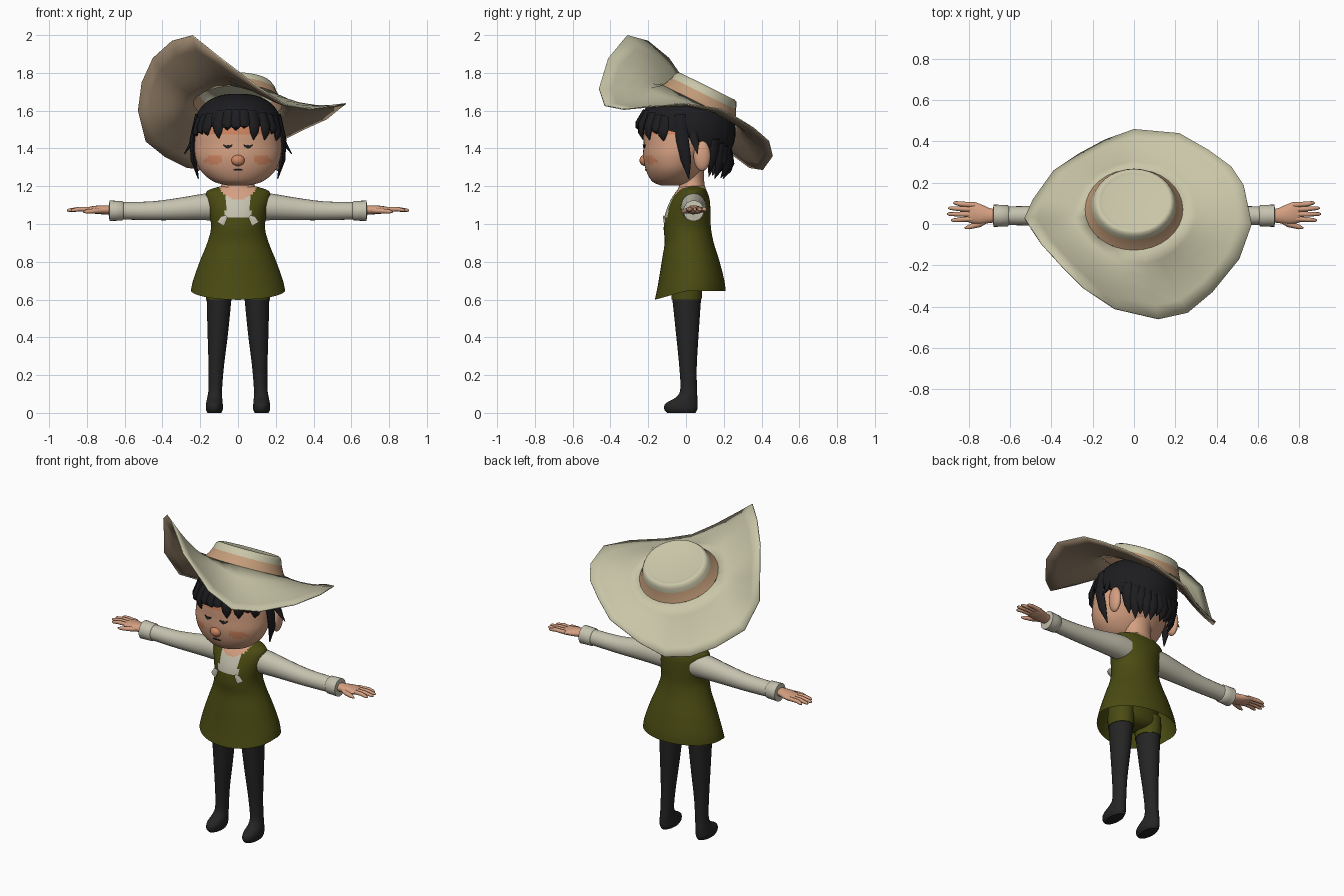
import bpy, bmesh, math, random
from mathutils import Vector as V

if "Cube" in bpy.data.objects:
    bpy.data.objects.remove(bpy.data.objects["Cube"])

random.seed(4)


def mat(name, r, g, b):
    m = bpy.data.materials.new(name)
    m.diffuse_color = (r, g, b, 1)
    m.use_nodes = True
    m.node_tree.nodes["Principled BSDF"].inputs["Base Color"].default_value = m.diffuse_color
    return m


CREAM = mat("cream", .58, .56, .39)
BROWN = mat("brim_lining", .36, .26, .17)
BAND = mat("hat_band", .54, .33, .19)
GREEN = mat("green", .068, .07, .006)
BLACK = mat("stocking", .018, .018, .018)
HAIR = mat("hair", .012, .012, .014)
SKIN = mat("skin", .66, .35, .22)
BLUSH = mat("blush", .64, .24, .12)
CLOTH = mat("blouse", .56, .54, .43)


def loft(name, rings, mats, caps=(True, True), pick=None, angle=50):
    """Skin a list of equal-length closed rings; pick(centre) chooses the material slot."""
    bm = bmesh.new()
    rows = [[bm.verts.new(p) for p in r] for r in rings]
    n = len(rows[0])
    for a, b in zip(rows, rows[1:]):
        for i in range(n):
            bm.faces.new((a[i], a[(i + 1) % n], b[(i + 1) % n], b[i]))
    if caps[0]:
        bm.faces.new(rows[0][::-1])
    if caps[1]:
        bm.faces.new(rows[-1])
    bmesh.ops.recalc_face_normals(bm, faces=bm.faces)
    if pick:
        for f in bm.faces:
            f.material_index = pick(f.calc_center_median())
    me = bpy.data.meshes.new(name)
    bm.to_mesh(me)
    bm.free()
    for m in mats:
        me.materials.append(m)
    ob = bpy.data.objects.new(name, me)
    bpy.context.collection.objects.link(ob)
    bpy.ops.object.select_all(action='DESELECT')
    ob.select_set(True)
    bpy.context.view_layer.objects.active = ob
    bpy.ops.object.shade_smooth_by_angle(angle=math.radians(angle))
    return ob


def smooth(rows, k):
    """Catmull-Rom interpolation of tuples, k steps per span."""
    out = []
    for i in range(len(rows) - 1):
        p = [rows[max(i - 1, 0)], rows[i], rows[i + 1], rows[min(i + 2, len(rows) - 1)]]
        for j in range(k):
            t = j / k
            out.append(tuple(.5 * (2 * b + (c - a) * t + (2 * a - 5 * b + 4 * c - d) * t * t
                                   + (3 * b - a - 3 * c + d) * t ** 3) for a, b, c, d in zip(*p)))
    return out + [tuple(rows[-1])]


def oval(z, cx, hx, y0, y1, n=32):
    """Horizontal elliptical section."""
    return [V((cx + hx * math.cos(a), (y0 + y1) / 2 + (y1 - y0) / 2 * math.sin(a), z))
            for a in (math.tau * i / n for i in range(n))]


def tube(name, pts, radii, m, ref=(0, 0, 1), n=12):
    """Tapered elliptical tube; radii are (sideways, along ref)."""
    pts, rings = [V(p) for p in pts], []
    for i, (p, (rs, ru)) in enumerate(zip(pts, radii)):
        t = (pts[min(i + 1, len(pts) - 1)] - pts[max(i - 1, 0)]).normalized()
        s = V(ref).cross(t).normalized()
        u = t.cross(s)
        rings.append([p + s * rs * math.cos(a) + u * ru * math.sin(a)
                      for a in (math.tau * j / n for j in range(n))])
    return loft(name, rings, [m])


# Dress with neckline and bib coloured by position
dress = [(.645, 0, .25, -.165, .21), (.70, 0, .238, -.15, .203), (.80, 0, .203, -.13, .178),
         (.90, 0, .163, -.113, .147), (.98, 0, .143, -.118, .132), (1.06, 0, .153, -.108, .13),
         (1.13, 0, .17, -.08, .125), (1.175, 0, .162, -.05, .11), (1.20, 0, .09, -.03, .10)]


def dress_part(c):
    if math.hypot(c.x / .1, (c.z - 1.215) / (.085 if c.y < .03 else .035)) < 1:
        return 1
    return 2 if abs(c.x) < .066 and c.z > 1.03 and c.y < 0 else 0


rings = [oval(*s, n=64) for s in smooth(dress, 6)]
for r in rings:
    for p in r:
        p.z += min(p.y, 0) * .28 * max(0, 1 - (p.z - .645) / .2)
loft("dress", rings, [GREEN, SKIN, CLOTH], (False, True), dress_part)
loft("shorts_hips", [oval(*s) for s in smooth([(.63, 0, .06, -.04, .05), (.66, 0, .16, -.075, .085),
     (.75, 0, .165, -.08, .09), (.88, 0, .13, -.07, .09)], 3)], [GREEN])

# Neck
loft("neck", [oval(*s) for s in smooth([(1.15, 0, .115, -.052, .11), (1.20, 0, .09, -.037, .10),
     (1.25, 0, .08, -.03, .095), (1.32, 0, .09, -.03, .10)], 3)], [SKIN])

# Head with blushed cheeks, nose and brow
head = [(1.203, 0, .05, -.13, -.03), (1.225, 0, .13, -.178, .03), (1.28, 0, .195, -.21, .08),
        (1.35, 0, .225, -.226, .12), (1.42, 0, .23, -.225, .16), (1.50, 0, .222, -.222, .19),
        (1.58, 0, .19, -.195, .18), (1.64, 0, .12, -.12, .12)]


def face_part(c):
    cheek = math.hypot((abs(c.x) - .13) / .05, (c.z - 1.34) / .022) < 1
    return int(c.y < 0 and (cheek or c.z > 1.47))


loft("head", [oval(*s, n=64) for s in smooth(head, 6)], [SKIN, BLUSH], pick=face_part)


def ball(name, c, r, m):
    rs = [[V((c[0] + r[0] * math.sin(t) * math.cos(a), c[1] + r[1] * math.sin(t) * math.sin(a),
              c[2] + r[2] * math.cos(t))) for a in (math.tau * i / 16 for i in range(16))]
          for t in (.1 + (math.pi - .2) * j / 10 for j in range(11))]
    return loft(name, rs, [m])


ball("nose", (0, -.218, 1.337), (.036, .028, .03), BLUSH)
tube("mouth", [(x, -.212 + x * x, 1.287 - 4 * x * x) for x in (-.025, -.012, 0, .012, .025)],
     [(.003, .003), (.005, .005), (.006, .005), (.005, .005), (.003, .003)], BLACK, n=6)

# Paired parts
for s, side in ((-1, "right"), (1, "left")):
    # Closed eye and ear
    eye = []
    for i in range(7):
        u = i / 3 - 1
        x = .054 + .024 * u
        eye.append((s * x, -.0325 - .1945 * math.sqrt(1 - (x / .23) ** 2), 1.408 + .012 * u * u))
    tube("eye_" + side, eye, [(.004, .003 + .008 * (1 - abs(i / 3 - 1))) for i in range(7)], BLACK, n=6)
    ball("ear_" + side, (s * .212, .085, 1.36), (.026, .045, .08), SKIN)

    # Legs
    leg = [(0, .125, .036, -.10, .05), (.02, .125, .045, -.115, .06), (.05, .125, .044, -.108, .062),
           (.085, .123, .039, -.05, .06), (.13, .12, .036, -.03, .058), (.25, .115, .041, -.036, .057),
           (.42, .107, .054, -.053, .067), (.61, .1, .066, -.073, .08)]
    loft("stocking_" + side, [oval(z, s * c, h, a, b) for z, c, h, a, b in smooth(leg, 4)], [BLACK])
    loft("shorts_leg_" + side, [oval(z, s * .1, h, a, b) for z, h, a, b in
         ((.60, .069, -.076, .083), (.66, .072, -.078, .086), (.72, .07, -.075, .085))], [GREEN])

    # Sleeve and cuff
    arm = smooth([(.10, 1.092, .068, .075), (.18, 1.09, .066, .07), (.30, 1.08, .056, .06),
                  (.45, 1.07, .049, .05), (.62, 1.07, .045, .046)], 3)
    tube("sleeve_" + side, [(s * a[0], .04, a[1]) for a in arm], [a[2:] for a in arm], CLOTH, n=20)
    tube("cuff_" + side, [(s * x, .04, 1.07) for x in (.605, .612, .65, .68, .688, .68)],
         [(.044, .044), (.052, .052), (.053, .053), (.054, .055), (.05, .05), (.035, .035)], CLOTH, n=20)

    # Hand
    palm = [(.66, .04), (.70, .04), (.74, .045), (.78, .055), (.80, .058)]
    tube("palm_" + side, [(s * x, y, 1.075) for x, y in palm],
         [(.03, .024), (.036, .024), (.047, .023), (.052, .018), (.048, .012)], SKIN, n=16)
    for i, (ya, xb, yb) in enumerate(((.092, .875, .102), (.07, .9, .077), (.047, .905, .048), (.025, .885, .018))):
        tube(f"finger_{i}_{side}", [(s * .77, ya, 1.077), (s * .84, (ya + yb) / 2, 1.079), (s * (xb - .01), yb, 1.073),
             (s * xb, yb, 1.071)], [(.013, .013), (.012, .012), (.009, .009), (.004, .004)], SKIN, n=8)
    tube("thumb_" + side, [(s * .70, .03, 1.072), (s * .75, .0, 1.07), (s * .80, -.015, 1.066), (s * .82, -.02, 1.064)],
         [(.016, .016), (.016, .014), (.011, .011), (.004, .004)], SKIN, n=8)

    # Ribbon ends
    tube("ribbon_end_" + side, [(s * .06, -.116, 1.04), (s * .075, -.115, 1.03), (s * .092, -.111, 1.0)],
         [(.006, .008), (.006, .018), (.006, .022)], CLOTH, n=4)

    # Side lock and flick
    tube("side_lock_" + side, [(s * .215, -.03, 1.58), (s * .24, -.02, 1.45), (s * .235, 0, 1.34), (s * .21, .015, 1.24)],
         [(.03, .012), (.034, .016), (.028, .016), (.003, .003)], HAIR, (s, 0, 0), 8)
    tube("hair_flick_" + side, [(s * .215, .03, 1.50), (s * .245, .05, 1.43), (s * .285, .06, 1.37)],
         [(.024, .014), (.02, .012), (.002, .002)], HAIR, (s, 0, 0), 8)


# Hair cap, lower at the back
def low(a):
    v = math.sin(a)
    return 1.47 - (.065 if v < 0 else .15) * v


def hair_point(a, z):
    c = (z - 1.48) / .21
    r = max(math.sqrt(max(0, 1 - c * c)), .9) if c < 0 else max(0, 1 - c ** 2.5) ** .42
    return V((.234 * r * math.cos(a), .005 + .257 * r * math.sin(a), z))


rings = []
for j in range(1, 17):
    ring = []
    for i in range(48):
        a = math.tau * i / 48
        t = j / 16 * math.acos((low(a) - 1.48) / .21)
        ring.append(hair_point(a, 1.48 + .21 * math.cos(t)))
    rings.append(ring)
loft("hair_cap", rings, [HAIR])

# Hair strands: uneven fringe in front, long tufts behind
for d in list(range(-158, -21, 13)) + list(range(36, 148, 10)):
    a = math.radians(d + random.uniform(-3, 3))
    out = V((math.cos(a), math.sin(a), 0))
    z0 = low(a)
    z1 = z0 - random.uniform(.02, .09) if d < 0 else 1.235 + random.uniform(0, .05)
    top, mid = hair_point(a, z0 + .07), hair_point(a, z0) + out * .004
    tip = hair_point(a, z0) - out * (.005 if d < 0 else .035)
    tip.z = z1
    body = mid.lerp(tip, .55) + out * .008
    tube("hair_strand", [top, mid, body, tip],
         [(.024, .008), (.034, .016), (.024, .014), (.002, .002)], HAIR, out, 8)


# Hat: low tilted crown with a flared band
def crown_point(a, h, r):
    return V((r * math.cos(a), .07 + .42 * h + .83 * r * math.sin(a),
              1.64 + .9 * h - .41 * r * math.sin(a)))


def crown(name, prof, m, caps):
    loft(name, [[crown_point(math.tau * i / 32, h, r) for i in range(32)] for h, r in prof], [m], caps)


crown("hat_band", [(0, .237), (.022, .222), (.055, .206)], BAND, (False, False))
crown("hat_crown", [(.055, .206), (.08, .198), (.095, .188), (.10, .176), (.096, .163), (.093, .15)],
      CREAM, (False, True))

# Hat brim: swept up at the front left, drooping behind
edge = [(.57, 0, 1.64), (.53, .19, 1.61), (.47, .28, 1.56), (.36, .36, 1.51), (.22, .44, 1.44), (0, .46, 1.36),
        (-.14, .41, 1.29), (-.27, .34, 1.30), (-.39, .26, 1.36), (-.49, .12, 1.44), (-.53, .03, 1.60),
        (-.51, 0, 1.75), (-.45, -.09, 1.88), (-.35, -.20, 1.97), (-.24, -.31, 2.0), (-.09, -.41, 1.88),
        (.12, -.46, 1.72), (.26, -.43, 1.63), (.38, -.33, 1.61), (.51, -.17, 1.625)]
rings = []
for t in (0, .2, .4, .6, .8, 1):
    ring = []
    for e in edge:
        p = crown_point(math.atan2((e[1] - .07) / .83, e[0]), 0, .237)
        q = p.lerp(V(e), t)
        q.z = p.z + (e[2] - p.z) * t ** (1.2 if e[2] > p.z else 1) - .08 * t * (1 - t)
        ring.append(q)
    rings.append(ring)
brim = loft("hat_brim", rings, [CREAM, BROWN], (False, False))
if sum(f.normal.z for f in brim.data.polygons) < 0:
    brim.data.flip_normals()
thick = brim.modifiers.new("thickness", 'SOLIDIFY')
thick.thickness, thick.offset, thick.material_offset = .006, -1, 1
